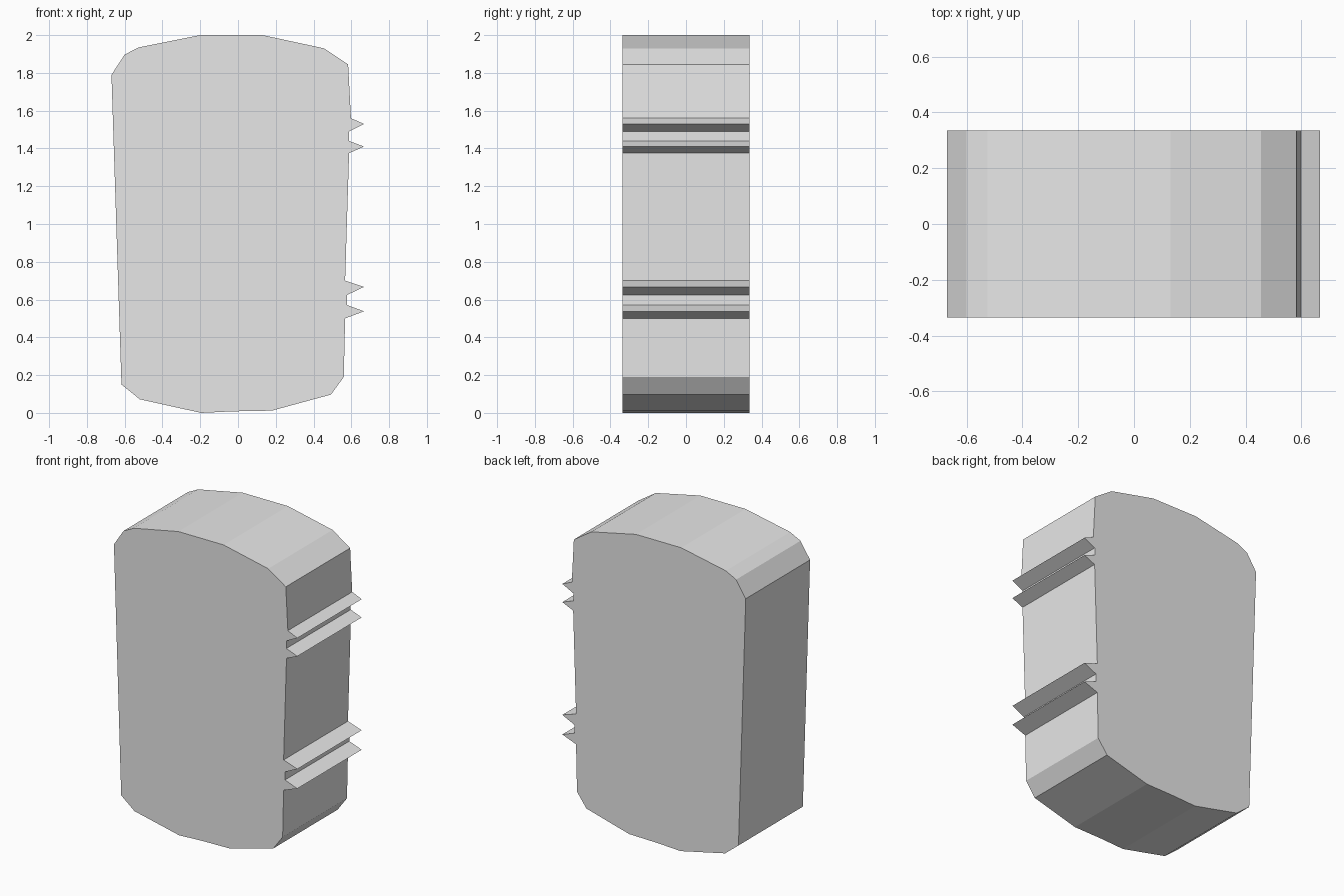
import bpy
import bmesh

if "Cube" in bpy.data.objects:
    bpy.data.objects.remove(bpy.data.objects["Cube"])

DEPTH = 0.335  # half thickness along y

# Plain light grey
grey = bpy.data.materials.new("light_grey")
grey.diffuse_color = (0.8, 0.8, 0.8, 1.0)
grey.use_nodes = True
grey.node_tree.nodes["Principled BSDF"].inputs["Base Color"].default_value = grey.diffuse_color


def ridge_pair(x_top, x_mid, x_low, z_top):
    """Outline of two pointed ridges on the right side, going down."""
    tip = 0.667
    return [(x_top, z_top), (tip, z_top - 0.03), (x_mid, z_top - 0.07),
            (x_mid, z_top - 0.12), (tip, z_top - 0.15), (x_low, z_top - 0.185)]


# Front outline, clockwise from the top left
top = [(-0.525, 1.935), (-0.20, 2.0), (0.13, 2.0), (0.455, 1.93), (0.583, 1.845)]
upper_ridges = ridge_pair(0.598, 0.587, 0.588, 1.56)
lower_ridges = ridge_pair(0.567, 0.577, 0.567, 0.70)
lower_ridges = [(x, z - 0.015 * i / 5) for i, (x, z) in enumerate(lower_ridges)]
bottom = [(0.56, 0.19), (0.492, 0.097), (0.18, 0.012), (-0.03, 0.008),
          (-0.03, 0.002), (-0.195, 0.0), (-0.52, 0.072), (-0.617, 0.15)]
bottom.remove((-0.03, 0.002))
left = [(-0.67, 1.79), (-0.60, 1.897)]
outline = top + upper_ridges + lower_ridges + bottom + left

# Extrude the outline into a solid block
bm = bmesh.new()
face = bm.faces.new([bm.verts.new((x, -DEPTH, z)) for x, z in outline])
ext = bmesh.ops.extrude_face_region(bm, geom=[face])
moved = [g for g in ext["geom"] if isinstance(g, bmesh.types.BMVert)]
bmesh.ops.translate(bm, verts=moved, vec=(0, 2 * DEPTH, 0))
bmesh.ops.recalc_face_normals(bm, faces=bm.faces)
mesh = bpy.data.meshes.new("ridged_block")
bm.to_mesh(mesh)
bm.free()
mesh.materials.append(grey)
block = bpy.data.objects.new("ridged_block", mesh)
bpy.context.collection.objects.link(block)
